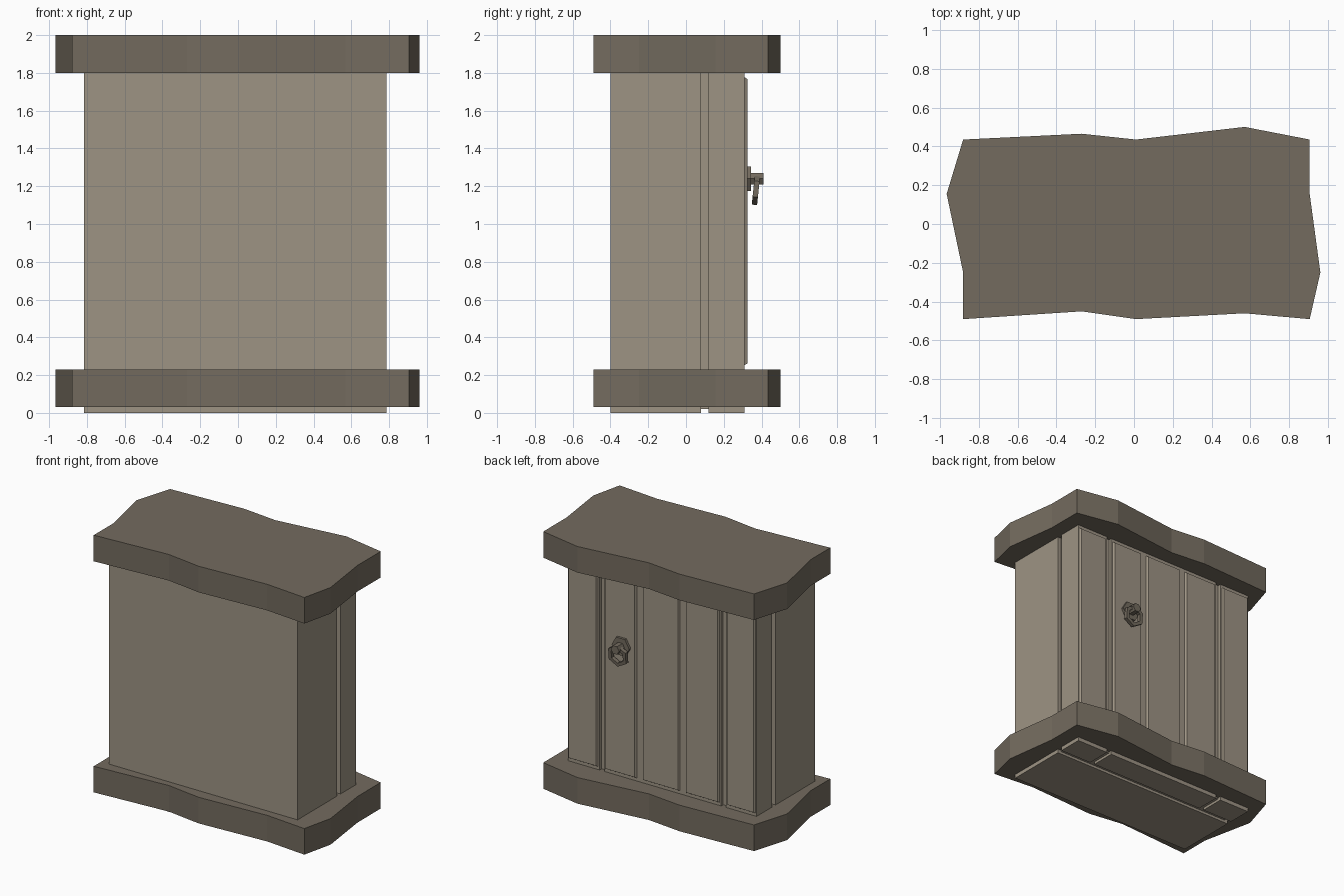
import bpy, bmesh, math
from mathutils import Matrix, Vector

if "Cube" in bpy.data.objects:
    bpy.data.objects.remove(bpy.data.objects["Cube"], do_unlink=True)


def material(name, rgb):
    m = bpy.data.materials.new(name)
    m.use_nodes = True
    m.diffuse_color = (*rgb, 1)
    m.node_tree.nodes["Principled BSDF"].inputs["Base Color"].default_value = (*rgb, 1)
    return m


LIGHT = material("pale wood", (0.34, 0.295, 0.23))
DARK = material("dark wood", (0.172, 0.147, 0.113))


def finish(name, bm, mat):
    bmesh.ops.recalc_face_normals(bm, faces=bm.faces)
    mesh = bpy.data.meshes.new(name)
    bm.to_mesh(mesh)
    bm.free()
    mesh.materials.append(mat)
    obj = bpy.data.objects.new(name, mesh)
    bpy.context.collection.objects.link(obj)
    return obj


def box(name, x, y, z, mat, taper=0.0):
    """Box between limits; taper narrows its +y face into a chamfer."""
    bm = bmesh.new()
    bmesh.ops.create_cube(bm, size=1)
    for v in bm.verts:
        back = v.co.y > 0
        p = [lim[0] if c < 0 else lim[1] for c, lim in zip(v.co, (x, y, z))]
        if back:
            p[0] -= math.copysign(taper, v.co.x)
            p[2] -= math.copysign(taper, v.co.z)
        v.co = p
    return finish(name, bm, mat)


def slab(name, z0, z1):
    outline = [(-.88, .435), (-.27, .465), (.01, .435), (.57, .5), (.905, .435),
               (.905, .155), (.96, -.25), (.905, -.49), (.57, -.46), (.01, -.49),
               (-.27, -.45), (-.88, -.49), (-.88, -.25), (-.965, .155)]
    bm = bmesh.new()
    base = bm.faces.new([bm.verts.new((x, y, z0)) for x, y in outline])
    up = bmesh.ops.extrude_face_region(bm, geom=[base])
    bmesh.ops.translate(bm, vec=(0, 0, z1 - z0),
                        verts=[g for g in up["geom"] if isinstance(g, bmesh.types.BMVert)])
    return finish(name, bm, DARK)


def peg(name, centre, radius, depth, sides, mat):
    """Prism lying along y."""
    bm = bmesh.new()
    bmesh.ops.create_cone(bm, cap_ends=True, segments=sides, radius1=radius, radius2=radius,
                          depth=depth, matrix=Matrix.Translation(centre)
                          @ Matrix.Rotation(math.pi / 2, 4, "X")
                          @ Matrix.Rotation(math.pi / 2, 4, "Z"))
    return finish(name, bm, mat)


def ring(name, centre, major, minor, sides, tilt, mat):
    """Faceted ring hanging in the xz plane, leaning about x."""
    bm = bmesh.new()
    turn = Matrix.Rotation(tilt, 3, "X")
    loops = []
    for i in range(sides):
        a = math.tau * i / sides + math.pi / 2
        out = Vector((math.cos(a), 0, math.sin(a)))
        loop = []
        for j in range(4):
            b = math.tau * (j + .5) / 4
            p = out * (major + minor * math.cos(b)) + Vector((0, minor * math.sin(b), 0))
            loop.append(bm.verts.new(Vector(centre) + turn @ p))
        loops.append(loop)
    for i in range(sides):
        p, q = loops[i], loops[(i + 1) % sides]
        for j in range(4):
            k = (j + 1) % 4
            bm.faces.new((p[j], p[k], q[k], q[j]))
    return finish(name, bm, mat)


# Rough-edged top and base slabs
slab("base_slab", .03, .23)
slab("top_slab", 1.8, 2.0)

# Cabinet body, with a recessed core showing in the grooves
X0, X1, TOP = -.815, .785, 1.805
box("cabinet_body", (X0, X1), (-.4, .08), (0, TOP), LIGHT)
box("recessed_core", (X0 + .03, X1 - .03), (.07, .285), (.02, TOP), LIGHT)

# Side posts and the door between them
box("left_post", (.515, X1), (.12, .31), (0, TOP), LIGHT)
box("door", (-.515, .475), (.12, .31), (0, TOP), LIGHT)
box("right_post", (X0, -.555), (.12, .31), (0, TOP), LIGHT)

# Raised chamfered panels across the back
panels = [("left_post_panel", .525, .78), ("door_panel_left", .195, .465),
          ("door_panel_middle", -.17, .15), ("door_panel_right", -.505, -.215),
          ("right_post_panel", -.81, -.565)]
for name, a, b in panels:
    box(name, (a, b), (.305, .325), (.25, 1.78), LIGHT, taper=.012)

# Door pull: hexagonal plate, peg and hanging ring
HX = .315
peg("pull_plate", (HX, .333, 1.24), .075, .022, 6, DARK)
peg("pull_peg", (HX, .373, 1.24), .035, .075, 6, DARK)
ring("pull_ring", (HX, .371, 1.185), .07, .02, 6, math.radians(-6), DARK)
